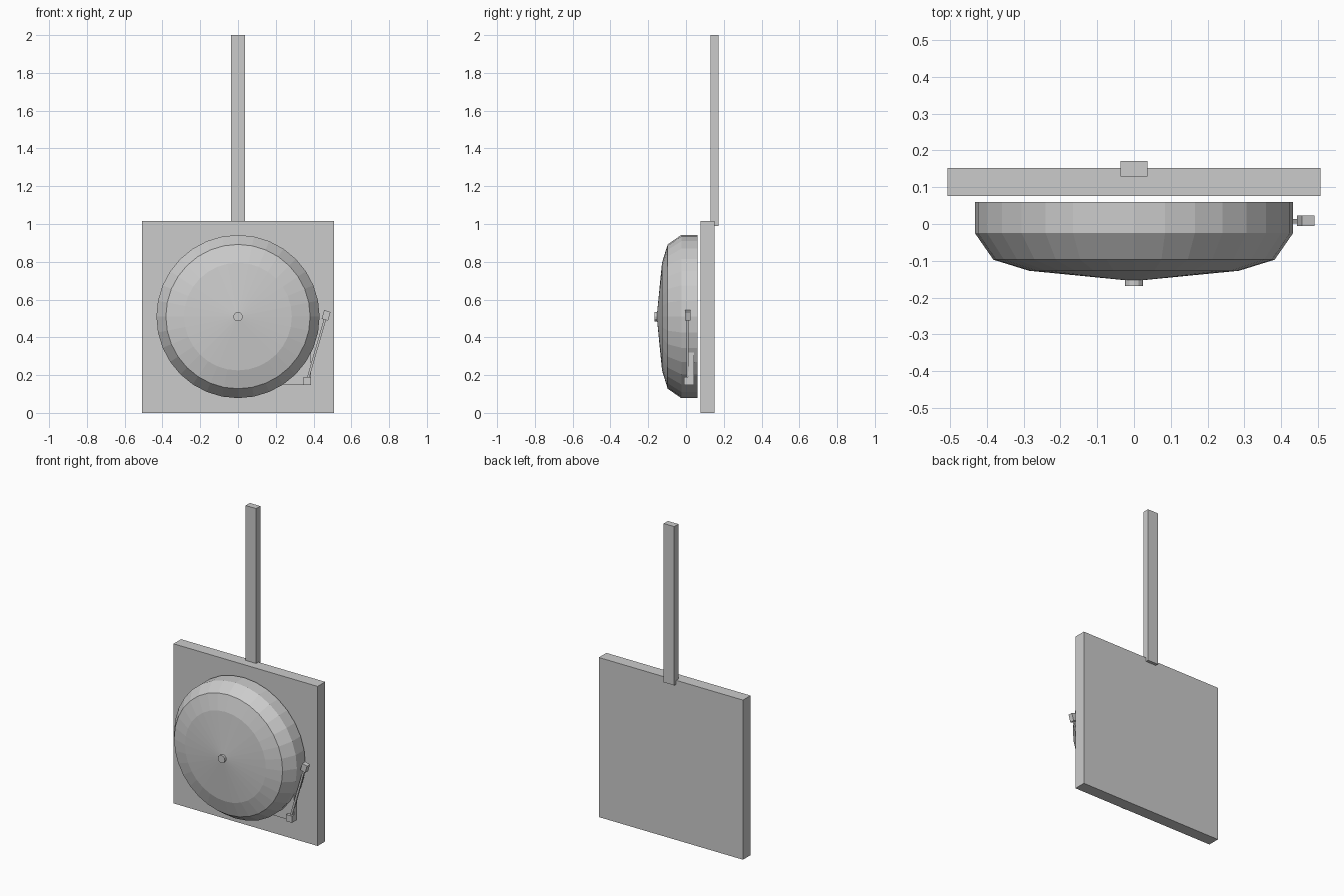
import bpy, bmesh
from math import sin, cos, tau, atan2
from mathutils import Matrix, Vector

if "Cube" in bpy.data.objects:
    bpy.data.objects.remove(bpy.data.objects["Cube"])


def finish(bm, name):
    bmesh.ops.recalc_face_normals(bm, faces=bm.faces)
    mesh = bpy.data.meshes.new(name)
    bm.to_mesh(mesh)
    bm.free()
    obj = bpy.data.objects.new(name, mesh)
    bpy.context.collection.objects.link(obj)
    return obj


def box(name, lo, hi, tilt=0.0):
    """Box between two corners, tilted about y around its centre."""
    lo, hi = Vector(lo), Vector(hi)
    bm = bmesh.new()
    bmesh.ops.create_cube(bm, size=1, matrix=Matrix.Diagonal((*(hi - lo), 1)))
    obj = finish(bm, name)
    obj.location = (lo + hi) / 2
    obj.rotation_euler.y = tilt
    return obj


def lathe(name, profile, sides, z):
    """Spin (radius, y) points around a y-directed axis at height z."""
    bm = bmesh.new()
    rings = []
    for r, y in profile:
        if r == 0:
            rings.append([bm.verts.new((0, y, z))] * sides)
        else:
            rings.append([bm.verts.new((r * cos(tau * i / sides), y,
                                        z + r * sin(tau * i / sides)))
                          for i in range(sides)])
    for a, b in zip(rings, rings[1:]):
        for i in range(sides):
            j = (i + 1) % sides
            quad = list(dict.fromkeys((a[i], a[j], b[j], b[i])))
            bm.faces.new(quad)
    return finish(bm, name)


CENTRE_Z = 0.51

# Wall plate and conduit
box("back_plate", (-0.507, 0.076, 0), (0.507, 0.152, 1.015))
box("conduit", (-0.037, 0.129, 0.99), (0.037, 0.171, 2.0))

# Gong, open at the back, with its centre bolt
lathe("gong", [(0.432, 0.06), (0.432, -0.025), (0.382, -0.097),
               (0.285, -0.127), (0, -0.155)], 32, CENTRE_Z)
lathe("centre_bolt", [(0, -0.14), (0.025, -0.14), (0.025, -0.168), (0, -0.168)],
      12, CENTRE_Z)

# Striker: mount inside the gong, pivot block, arm and hammer head
box("striker_mount", (0.0, 0.01, 0.15), (0.387, 0.042, 0.32))
box("pivot_block", (0.346, -0.01, 0.148), (0.387, 0.04, 0.19))
tilt = atan2(0.10, 0.345)
box("striker_arm", (0.41, 0.002, 0.172), (0.422, 0.013, 0.51), tilt)
box("hammer_head", (0.449, -0.006, 0.492), (0.484, 0.023, 0.54), tilt)
